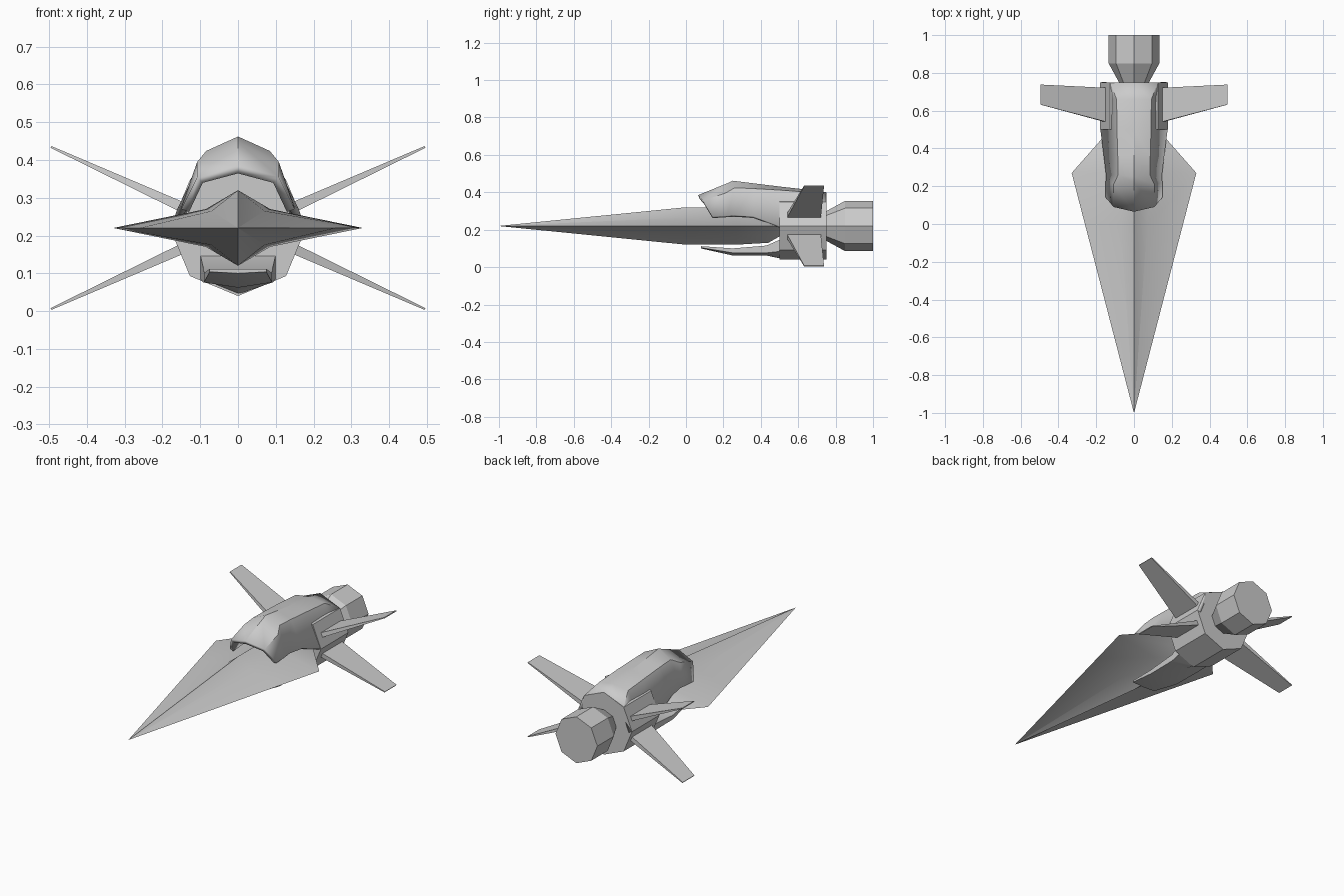
import bpy, bmesh, math

if "Cube" in bpy.data.objects:
    bpy.data.objects.remove(bpy.data.objects["Cube"])

ZC = 0.22  # height of the long axis


def finish(name, bm):
    bmesh.ops.remove_doubles(bm, verts=bm.verts, dist=1e-5)
    bmesh.ops.recalc_face_normals(bm, faces=bm.faces)
    mesh = bpy.data.meshes.new(name)
    bm.to_mesh(mesh)
    bm.free()
    ob = bpy.data.objects.new(name, mesh)
    bpy.context.collection.objects.link(ob)
    bpy.ops.object.select_all(action='DESELECT')
    bpy.context.view_layer.objects.active = ob
    ob.select_set(True)
    bpy.ops.object.shade_smooth_by_angle(angle=math.radians(25))
    return ob


def loft(name, rings, closed=True):
    """Skin a list of equal-length point rings; closed rings get end caps."""
    bm = bmesh.new()
    vs = [[bm.verts.new(p) for p in r] for r in rings]
    n = len(rings[0])
    for a, b in zip(vs, vs[1:]):
        for i in range(n if closed else n - 1):
            j = (i + 1) % n
            bm.faces.new((a[i], a[j], b[j], b[i]))
    if closed:
        bm.faces.new(vs[0])
        bm.faces.new(vs[-1])
    return finish(name, bm)


def octagon(y, r):
    return [(r * math.sin(k * math.pi / 4), y, ZC + r * math.cos(k * math.pi / 4))
            for k in range(8)]


def star(y, edge, h, xi, zi):
    half = [(0, h), (xi, zi), (edge, 0), (xi, -zi)]
    pts = half + [(-x, -z) for x, z in half]
    return [(x, y, ZC + z) for x, z in pts]


def mirrored(half):
    return half + [(-x, y, z) for x, y, z in reversed(half) if x > 0]


# Long spearhead nose with a raised spine and thin side edges
loft("nose_blade", [
    star(-1.0, 0.0004, 0.0004, 0.0002, 0.0002),
    star(0.0, 0.26, 0.10, 0.07, 0.045),
    star(0.27, 0.33, 0.10, 0.085, 0.05),
    star(0.44, 0.18, 0.09, 0.08, 0.05),
    star(0.51, 0.12, 0.05, 0.06, 0.03)])

# Rear hull and engine nozzle
loft("hull", [octagon(0.5, 0.18), octagon(0.75, 0.18)])
loft("engine", [octagon(0.74, 0.074), octagon(0.85, 0.134), octagon(1.0, 0.134)])

# Upper shell: open canopy; each section is side, shoulder, ridge, mirrored
sections = [
    [(0.150, 0.14, 0.270), (0.108, 0.09, 0.355), (0, 0.065, 0.385)],
    [(0.150, 0.22, 0.275), (0.108, 0.21, 0.395), (0, 0.22, 0.448)],
    [(0.148, 0.26, 0.278), (0.084, 0.26, 0.424), (0, 0.25, 0.462)],
    [(0.160, 0.36, 0.272), (0.086, 0.36, 0.420), (0, 0.36, 0.448)],
    [(0.178, 0.50, 0.220), (0.090, 0.50, 0.412), (0, 0.50, 0.431)],
    [(0.180, 0.66, 0.220), (0.092, 0.66, 0.400), (0, 0.66, 0.413)],
    [(0.180, 0.75, 0.220), (0.127, 0.75, 0.347), (0, 0.75, 0.400)]]
shell = []
for side, shoulder, ridge in sections:
    pts = [side, shoulder, ridge]
    shell.append(pts + [(-x, y, z) for x, y, z in (shoulder, side)])
upper = loft("upper_shell", shell, closed=False)
solid = upper.modifiers.new("thickness", 'SOLIDIFY')
solid.thickness = 0.022
solid.offset = -1

# Lower jaw under the nose
jaw = [(0.08, 0.075, 0.112, 0.104, 0.100), (0.25, 0.09, 0.100, 0.076, 0.062),
       (0.43, 0.092, 0.115, 0.076, 0.062), (0.51, 0.10, 0.150, 0.085, 0.045)]
loft("lower_jaw", [[(-w, y, top), (w, y, top), (w, y, low), (0, y, keel), (-w, y, low)]
                   for y, w, top, low, keel in jaw])

# Four swept, tapering tail fins
for label, sx, sz in (("upper_right", 1, 1), ("upper_left", -1, 1),
                      ("lower_right", 1, -1), ("lower_left", -1, -1)):
    rings = []
    for x, z, y0, y1, t in ((0.13, 0.047, 0.535, 0.72, 0.014),
                            (0.495, 0.2145, 0.632, 0.738, 0.0025)):
        dx, dz = -0.4 * t, 0.92 * t
        rings.append([(sx * (x + s * dx), y, ZC + sz * (z + s * dz))
                      for s, y in ((-1, y0), (-1, y1), (1, y1), (1, y0))])
    loft("tail_fin_" + label, rings)
